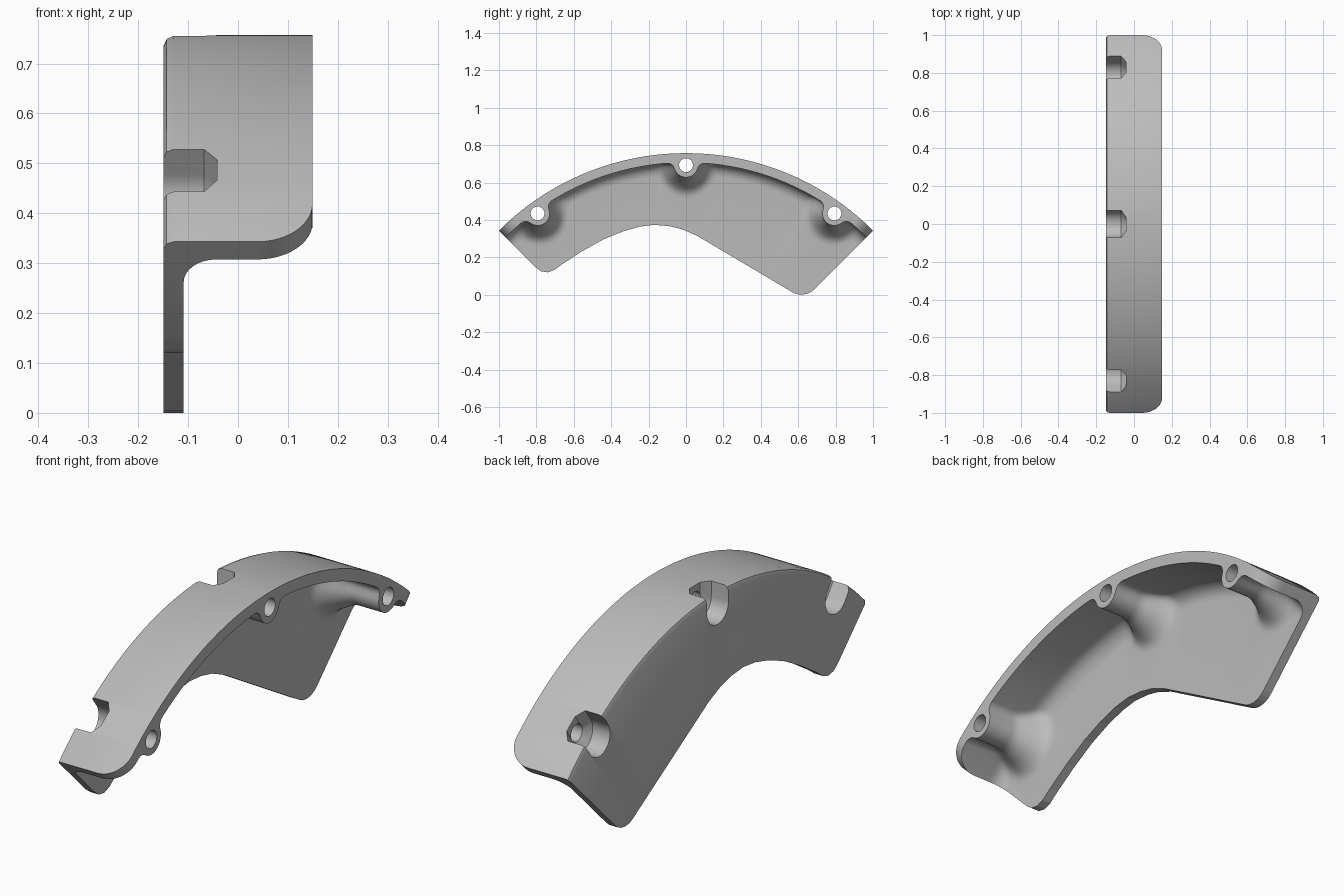
import bpy, bmesh
from math import sin, cos, pi, sqrt, radians, hypot, atan2

cube = bpy.data.objects.get("Cube")
if cube:
    bpy.data.objects.remove(cube, do_unlink=True)

R, CZ = sqrt(2), -0.657             # outer arc radius and height of its centre
BACK, FLOOR, RIM = -0.149, -0.109, 0.149
WALL_R, BOSS_R = 1.364, 1.35        # inner wall radius, radius of the boss circle
END = pi / 4
BOSSES = [radians(a) for a in (-36, 0, 36)]
FILLET, CORNER = 0.065, 0.11

grey = bpy.data.materials.new("plain grey")
grey.use_nodes = True
grey.diffuse_color = (0.5, 0.5, 0.5, 1)
grey.node_tree.nodes["Principled BSDF"].inputs["Base Color"].default_value = (0.5, 0.5, 0.5, 1)

# Lower edge of the plate, left to right in (y, z)
EDGE = [(-0.805, 0.148), (-0.775, 0.126), (-0.74, 0.12), (-0.705, 0.132), (-0.66, 0.165),
        (-0.55, 0.236), (-0.44, 0.297), (-0.34, 0.338), (-0.25, 0.364), (-0.17, 0.374),
        (-0.09, 0.367), (-0.02, 0.35), (0.06, 0.315), (0.565, 0.016), (0.59, 0.004),
        (0.62, 0.0), (0.65, 0.006), (0.67, 0.016), (0.69, 0.033)]


def edge_radius(a):
    """Distance from the arc centre to the plate's lower edge at angle a."""
    pts = [(y, z - CZ) for y, z in EDGE]
    for (y0, z0), (y1, z1) in zip(pts, pts[1:]):
        if a <= atan2(y1, z1) or (y1, z1) == pts[-1]:
            s0 = y0 * cos(a) - z0 * sin(a)
            s1 = y1 * cos(a) - z1 * sin(a)
            t = min(1, max(0, s0 / (s0 - s1)))
            return hypot(y0 + t * (y1 - y0), z0 + t * (z1 - z0))


def wall_radius(a, x):
    """Inner wall with flared screw bosses, filleted into the plate."""
    t = min(1, (x - FLOOR) / FILLET)
    f = FILLET * (1 - sqrt(1 - (1 - t) ** 2))
    s = min(1, max(0, (x + 0.09) / 0.12))
    b = 0.065 + 0.045 * (1 - s * s * (3 - 2 * s)) + f
    w, rho = WALL_R - BOSS_R - f, 0.04
    u = min(abs(a - c) for c in BOSSES) * BOSS_R
    uc = sqrt((b + rho) ** 2 - (w - rho) ** 2)
    if u < uc * b / (b + rho):
        h = -sqrt(b * b - u * u)
    elif u < uc:
        h = w - rho + sqrt(max(0, rho * rho - (uc - u) ** 2))
    else:
        h = w
    return BOSS_R + h


def rim_height(a):
    """The rim drops in a quarter round at both ends."""
    d = CORNER - min(CORNER, R * (END - abs(a)))
    return RIM - CORNER + sqrt(max(0, CORNER ** 2 - d * d))


def section(a):
    e = edge_radius(a)
    pts = [(R, rim_height(a)), (R, BACK + 0.02), (R - 0.006, BACK + 0.006), (R - 0.02, BACK),
           (e, BACK), (e, FLOOR)]
    rows = [FLOOR + FILLET * (1 - cos(pi / 2 * i / 8)) for i in range(9)]
    rows += [-0.03, -0.015, 0.0, 0.015, 0.03, rim_height(a)]
    return pts + [(wall_radius(a, x), x) for x in rows]


def place(r, x, a):
    return (x, r * sin(a), CZ + r * cos(a))


def loft(bm, rings):
    """Bridge rings of equal length and cap both ends."""
    rings = [[bm.verts.new(p) for p in ring] for ring in rings]
    for p, q in zip(rings, rings[1:]):
        for i in range(len(p)):
            j = (i + 1) % len(p)
            bm.faces.new((p[i], p[j], q[j], q[i]))
    bm.faces.new(rings[0][::-1])
    bm.faces.new(rings[-1])


def finish(bm, name):
    bmesh.ops.recalc_face_normals(bm, faces=bm.faces)
    mesh = bpy.data.meshes.new(name)
    bm.to_mesh(mesh)
    bm.free()
    mesh.materials.append(grey)
    ob = bpy.data.objects.new(name, mesh)
    bpy.context.collection.objects.link(ob)
    return ob


# Curved cover: wall, bosses and plate swept around the arc
steps = {round(-END + 2 * END * i / 360, 6) for i in range(361)}
for i in range(1, 12):
    a = END - CORNER * (1 - cos(pi / 2 * i / 12)) / R
    steps |= {round(a, 6), round(-a, 6)}
steps |= {round(atan2(y, z - CZ), 6) for y, z in EDGE if abs(atan2(y, z - CZ)) < END}
bm = bmesh.new()
loft(bm, [[place(r, x, a) for r, x in section(a)] for a in sorted(steps)])
cover = finish(bm, "curved_cover")

# Screw head slots: round at the bottom, open to the outside, tapering inwards
bm = bmesh.new()
for c in BOSSES:
    rings = []
    for rad, x in [(0.072, -0.25), (0.072, -0.068), (0.035, -0.042)]:
        arc = [(rad * cos(pi + pi * i / 24), rad * sin(pi + pi * i / 24)) for i in range(25)]
        rings.append([(x, u * cos(c) + (BOSS_R + v) * sin(c), CZ + (BOSS_R + v) * cos(c) - u * sin(c))
                      for u, v in arc + [(rad, 0.2), (-rad, 0.2)]])
    loft(bm, rings)
slots = finish(bm, "slot_cutter")

# Screw holes through the bosses
bm = bmesh.new()
for c in BOSSES:
    _, cy, cz = place(BOSS_R, 0, c)
    loft(bm, [[(x, cy + 0.037 * cos(pi * i / 16), cz + 0.037 * sin(pi * i / 16))
               for i in range(32)] for x in (-0.1, 0.25)])
holes = finish(bm, "hole_cutter")

bpy.context.view_layer.objects.active = cover
for cutter in (slots, holes):
    cutter.hide_render = True
    mod = cover.modifiers.new("cut", "BOOLEAN")
    mod.operation, mod.solver, mod.object = "DIFFERENCE", "EXACT", cutter
    bpy.ops.object.modifier_apply(modifier=mod.name)
    bpy.data.objects.remove(cutter, do_unlink=True)

bpy.ops.object.select_all(action="DESELECT")
cover.select_set(True)
bpy.ops.object.shade_smooth_by_angle(angle=radians(35))
